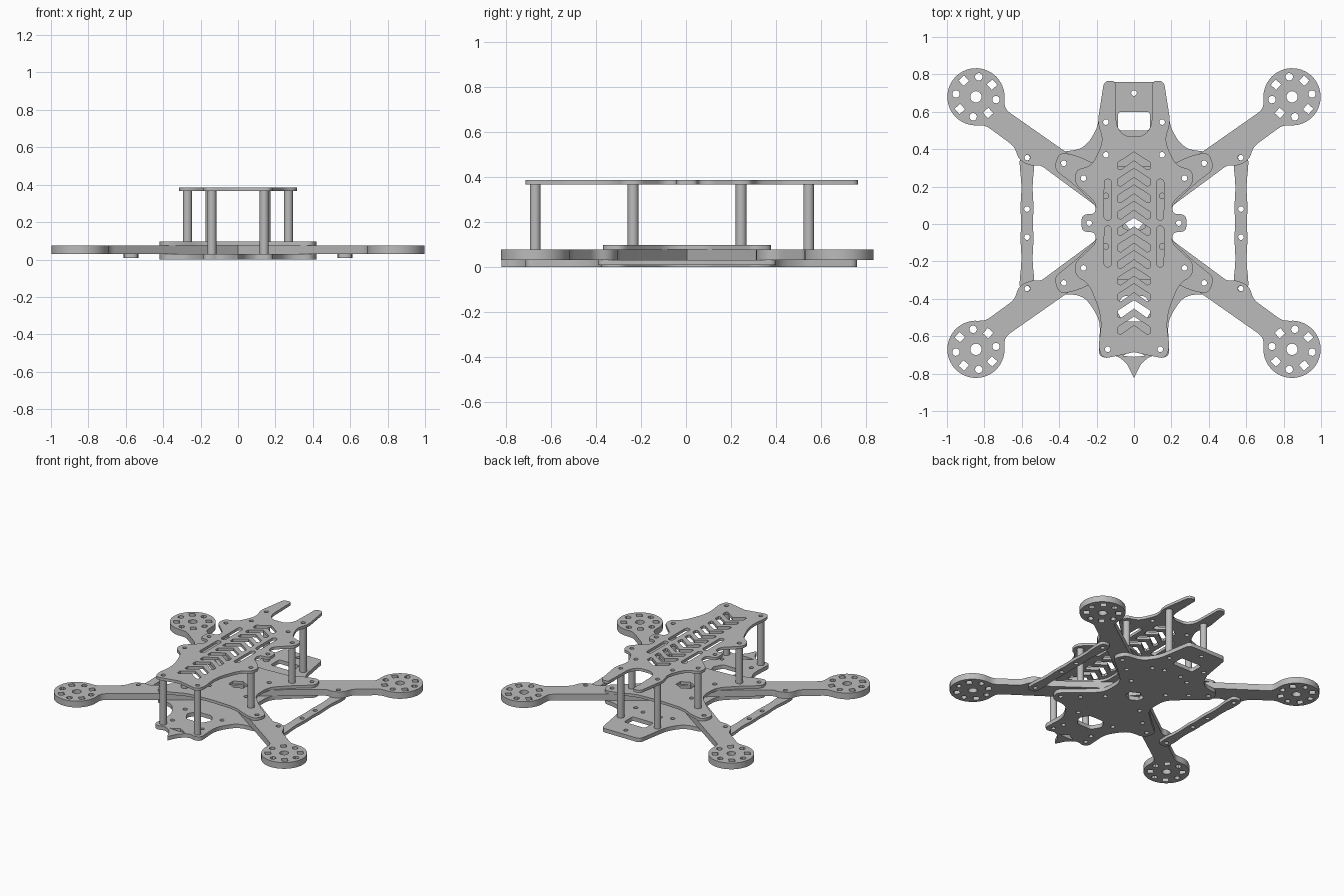
import bpy, bmesh
from math import sin, cos, radians, pi
from mathutils import Vector

cube = bpy.data.objects.get("Cube")
if cube:
    bpy.data.objects.remove(cube)

grey = bpy.data.materials.new("carbon_grey")
grey.use_nodes = True
grey.diffuse_color = (0.5, 0.5, 0.5, 1)
grey.node_tree.nodes["Principled BSDF"].inputs["Base Color"].default_value = grey.diffuse_color

MID_Y = 0.005   # symmetry line of the arms
HOLE = 0.015    # screw hole radius


def circle(x, y, r, n=24, start=0, sweep=2 * pi):
    return [(x + r * cos(start + sweep * i / n), y + r * sin(start + sweep * i / n)) for i in range(n)]


def rounded(points, steps=6):
    """Round each corner (x, y, cut) of a polygon; corners without a cut stay sharp."""
    result, count = [], len(points)
    for i, p in enumerate(points):
        here = Vector(p[:2])
        if len(p) < 3:
            result.append(tuple(here))
            continue
        ends = []
        for q in (points[i - 1], points[(i + 1) % count]):
            side = Vector(q[:2]) - here
            ends.append(here + side.normalized() * min(p[2], side.length * 0.48))
        for k in range(steps + 1):
            t = k / steps
            v = ends[0] * (1 - t) ** 2 + here * 2 * t * (1 - t) + ends[1] * t * t
            result.append(tuple(v))
    return result


def mirrored(half):
    """Close a right-hand outline with its mirror image across x."""
    return half + [(-p[0], *p[1:]) for p in reversed(half) if p[0] > 0]


def four_way(quarter):
    """Close a quarter outline across both axes."""
    right = [(p[0], -p[1], *p[2:]) for p in reversed(quarter) if p[1] > 0] + quarter
    return [(p[0], p[1] + MID_Y, *p[2:]) for p in mirrored(right)]


def pairs(spots, r=HOLE):
    return [circle(s * x, y, r) for x, y in spots for s in (-1, 1)]


def plate(name, outline, holes, bottom, top):
    """Flat plate with holes, extruded from bottom to top."""
    curve = bpy.data.curves.new(name, "CURVE")
    curve.dimensions = "2D"
    curve.fill_mode = "BOTH"
    curve.extrude = (top - bottom) / 2
    for loop in [outline] + holes:
        spline = curve.splines.new("POLY")
        spline.points.add(len(loop) - 1)
        for point, (x, y) in zip(spline.points, loop):
            point.co = (x, y, 0, 1)
        spline.use_cyclic_u = True
    temp = bpy.data.objects.new(name + "_profile", curve)
    bpy.context.collection.objects.link(temp)
    bpy.context.view_layer.update()
    mesh = bpy.data.meshes.new_from_object(temp.evaluated_get(bpy.context.evaluated_depsgraph_get()))
    bpy.data.objects.remove(temp)
    bm = bmesh.new()
    bm.from_mesh(mesh)
    bmesh.ops.remove_doubles(bm, verts=bm.verts, dist=0.0001)
    bmesh.ops.recalc_face_normals(bm, faces=bm.faces)
    bmesh.ops.translate(bm, verts=bm.verts, vec=(0, 0, (top + bottom) / 2))
    bm.to_mesh(mesh)
    bm.free()
    mesh.materials.clear()
    mesh.materials.append(grey)
    obj = bpy.data.objects.new(name, mesh)
    bpy.context.collection.objects.link(obj)
    bpy.ops.object.select_all(action="DESELECT")
    obj.select_set(True)
    bpy.context.view_layer.objects.active = obj
    bpy.ops.object.shade_smooth_by_angle(angle=radians(30))
    return obj


center_hole = rounded([(0, 0.06), (-0.06, 0.03), (-0.06, -0.02), (0, -0.05), (0.06, -0.02), (0.06, 0.03)])
lobe_spots = [(0.375, 0.325), (0.375, -0.315)]
inner_posts = [(0.27, 0.245), (0.27, -0.235)]
outer_posts = [(0.15, 0.545), (0.14, -0.67)]

# Bottom plate with nose, lobes and square tail
bottom_half = [
    (0, -0.825, 0.01), (0.04, -0.74, 0.04), (0.1, -0.7, 0.03), (0.15, -0.72, 0.03), (0.19, -0.7, 0.03),
    (0.18, -0.54, 0.06), (0.2, -0.48, 0.06), (0.27, -0.38, 0.06), (0.4, -0.375, 0.04), (0.43, -0.29, 0.04),
    (0.32, -0.2, 0.05), (0.19, -0.08, 0.06), (0.19, 0.09, 0.06), (0.32, 0.21, 0.05), (0.43, 0.3, 0.04),
    (0.4, 0.385, 0.04), (0.27, 0.4, 0.06), (0.2, 0.5, 0.06), (0.185, 0.58, 0.04), (0.155, 0.76, 0.03)]
tail_window = rounded([(-0.085, 0.5, 0.02), (0.085, 0.5, 0.02), (0.085, 0.6, 0.02), (-0.085, 0.6, 0.02)])
front_window = rounded(mirrored([(0, -0.52), (0.06, -0.52, 0.02), (0.1, -0.45, 0.02), (0.06, -0.385, 0.02)]))
nose_window = mirrored([(0, -0.71), (0.06, -0.705), (0, -0.67)])
plate("bottom_plate", rounded(mirrored(bottom_half)),
      [tail_window, front_window, nose_window, center_hole, circle(0, 0.7, HOLE)]
      + pairs(lobe_spots + inner_posts + outer_posts
              + [(0.12, -0.59), (0.15, -0.4), (0.15, 0.37), (0.07, 0.4), (0.15, 0.15), (0.15, -0.12)]),
      0, 0.029)

# Middle plate clamping the arms
middle_quarter = [(0.19, 0.08, 0.06), (0.32, 0.205, 0.05), (0.43, 0.29, 0.04), (0.4, 0.38, 0.04),
                  (0.3, 0.36, 0.05), (0.2, 0.31, 0.06), (0, 0.3)]
plate("middle_plate", rounded(four_way(middle_quarter)),
      [center_hole] + pairs(lobe_spots + inner_posts + [(0.15, 0.15), (0.15, -0.12)]), 0.076, 0.096)

# Top plate with rear prongs, slots and chevrons
top_half = [
    (0, -0.685), (0.09, -0.705, 0.03), (0.17, -0.72, 0.04), (0.19, -0.66, 0.03), (0.17, -0.5, 0.08),
    (0.24, -0.32, 0.06), (0.31, -0.28, 0.03), (0.32, -0.21, 0.04), (0.2, -0.1, 0.04), (0.21, -0.045, 0.02),
    (0.28, -0.04, 0.03), (0.28, 0.05, 0.03), (0.21, 0.055, 0.02), (0.2, 0.11, 0.04), (0.32, 0.22, 0.04),
    (0.31, 0.29, 0.03), (0.23, 0.31, 0.04), (0.195, 0.37, 0.04), (0.165, 0.45, 0.04), (0.195, 0.54, 0.04),
    (0.16, 0.765, 0.03), (0.1, 0.765, 0.02), (0.095, 0.52, 0.05), (0.05, 0.47, 0.03), (0, 0.47)]
top_holes = pairs(inner_posts + outer_posts + [(0.15, 0.37), (0.24, MID_Y)])
for low, high in ((0.02, 0.24), (-0.23, -0.01)):
    for x in (-0.14, 0.14):
        top_holes.append(circle(x, high - 0.02, 0.02, 9, 0, pi) + circle(x, low + 0.02, 0.02, 9, pi, pi))
for i in range(11):
    peak = 0.385 - 0.088 * i
    chevron = [(0, peak - 0.045), (0.07, peak - 0.095), (0.085, peak - 0.09), (0.085, peak - 0.055), (0, peak)]
    top_holes.append(mirrored(chevron))
plate("top_plate", rounded(mirrored(top_half)), top_holes, 0.366, 0.386)

# Four arms with drilled motor mounts
MX, MY, MR = 0.845, 0.675, 0.153
mount = circle(MX, MY, MR, 40, radians(265), radians(288))
arm = rounded([(0.05, 0), (0.08, 0), (0.5, 0.31, 0.02), (0.55, 0.305, 0.04), (0.615, 0.335, 0.04),
               (0.64, 0.41, 0.03), (0.79, 0.52, 0.03)] + mount
              + [(0.69, 0.608, 0.04), (0, 0.125), (0, 0.06)])
arm_holes = [circle(x, y, HOLE) for x, y in ((0.57, 0.35), (0.375, 0.32), (0.27, 0.24))]
arm_holes.append(circle(MX, MY, 0.03))
for i in range(8):
    a = radians(8 + 45 * i)
    sides, size = (12, 0.02) if i % 2 == 0 else (4, 0.028)
    arm_holes.append(circle(MX + 0.108 * cos(a), MY + 0.108 * sin(a), size, sides, a + radians(40)))
for sx, side in ((1, "left"), (-1, "right")):
    for sy, end in ((1, "rear"), (-1, "front")):
        loops = [[(sx * x, sy * y + MID_Y) for x, y in loop] for loop in [arm] + arm_holes]
        plate(f"{end}_{side}_arm", loops[0], loops[1:], 0.03, 0.076)

    # Side brace joining the arms
    x = sx * 0.572
    brace = [(0.03, 0, 0.05), (0.036, 0.08, 0.05), (0.028, 0.2, 0.08), (0.04, 0.31, 0.03), (0.036, 0.395, 0.03)]
    outline = [(px + x, py) for px, py in rounded(four_way(brace))]
    plate(f"{side}_brace", outline, [circle(x, y + MID_Y, HOLE) for y in (-0.35, -0.075, 0.075, 0.35)],
          0.008, 0.03)

    # Hollow standoff posts
    for spots, base, kind in ((inner_posts, 0.096, "inner"), (outer_posts, 0.029, "outer")):
        for (px, py), end in zip(spots, ("rear", "front")):
            plate(f"{end}_{side}_{kind}_post", circle(sx * px, py, 0.024),
                  [circle(sx * px, py, HOLE)], base, 0.366)
